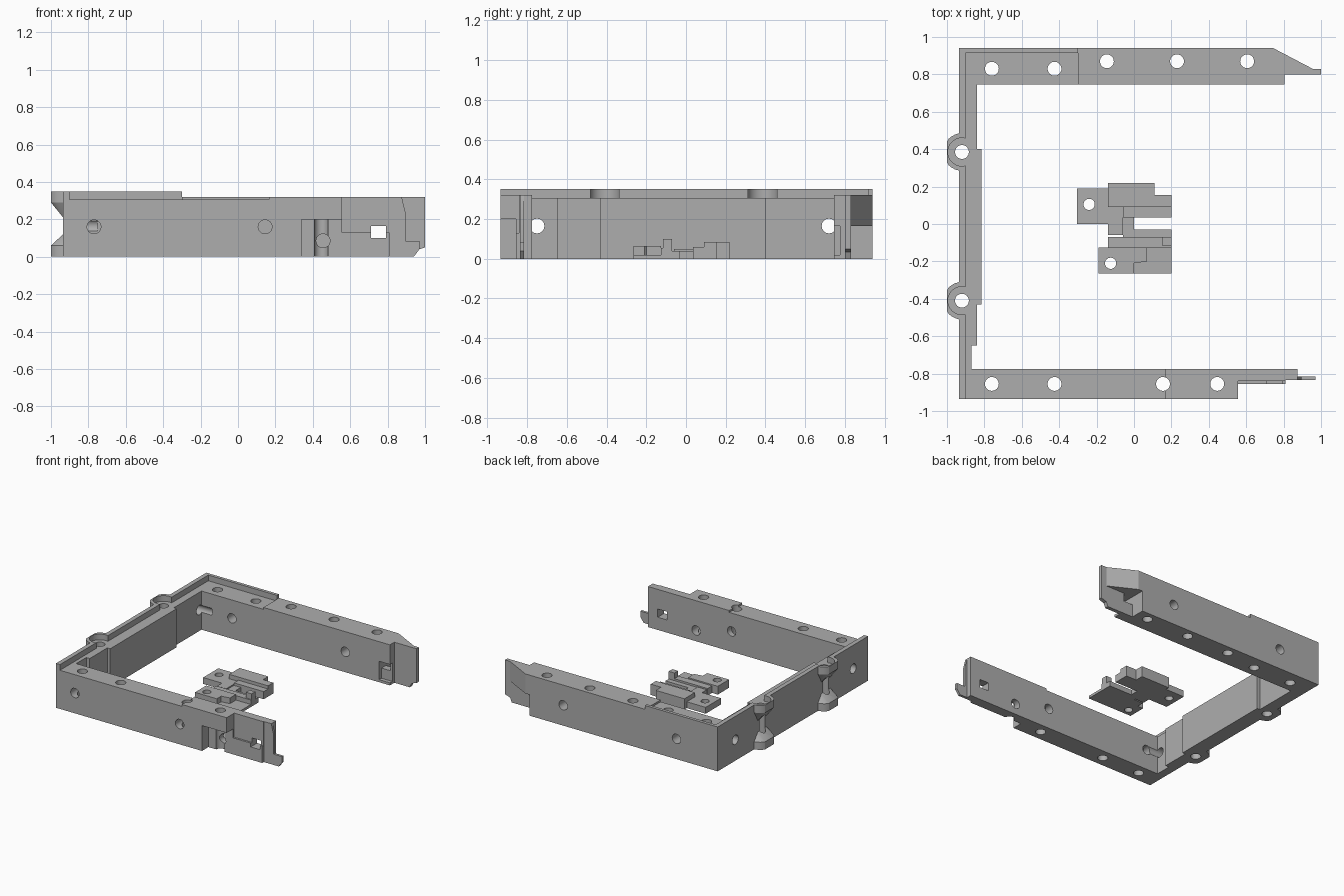
import bpy, bmesh, math
from mathutils import Vector, Matrix

if "Cube" in bpy.data.objects:
    bpy.data.objects.remove(bpy.data.objects["Cube"])

grey = bpy.data.materials.new("grey")
grey.diffuse_color = (0.42, 0.42, 0.42, 1)
grey.use_nodes = True
grey.node_tree.nodes["Principled BSDF"].inputs["Base Color"].default_value = grey.diffuse_color


def add(name, bm):
    bmesh.ops.recalc_face_normals(bm, faces=bm.faces)
    me = bpy.data.meshes.new(name)
    bm.to_mesh(me)
    bm.free()
    me.materials.append(grey)
    ob = bpy.data.objects.new(name, me)
    bpy.context.collection.objects.link(ob)
    return ob


def prism(name, pts, lo, hi, axis="z"):
    """Extrude a plan (xy) or elevation (xz) outline between lo and hi."""
    bm = bmesh.new()
    place = (lambda p, h: (p[0], p[1], h)) if axis == "z" else (lambda p, h: (p[0], h, p[1]))
    f = bm.faces.new([bm.verts.new(place(p, lo)) for p in pts])
    g = bmesh.ops.extrude_face_region(bm, geom=[f])["geom"]
    d = place((0, 0), hi - lo)
    bmesh.ops.translate(bm, vec=d, verts=[v for v in g if isinstance(v, bmesh.types.BMVert)])
    return add(name, bm)


def box(name, x0, x1, y0, y1, z0, z1):
    return prism(name, [(x0, y0), (x1, y0), (x1, y1), (x0, y1)], z0, z1)


def rod(center, axis, length, r=0.037):
    bm = bmesh.new()
    rot = Vector((0, 0, 1)).rotation_difference(Vector(axis)).to_matrix().to_4x4()
    bmesh.ops.create_cone(bm, cap_ends=True, segments=32, radius1=r, radius2=r, depth=length,
                          matrix=Matrix.Translation(center) @ rot)
    return add("cutter", bm)


def cut(ob, *cutters):
    """Subtract each cutter, then remove it."""
    for c in cutters:
        m = ob.modifiers.new("cut", "BOOLEAN")
        m.operation, m.solver, m.object = "DIFFERENCE", "EXACT", c
        dg = bpy.context.evaluated_depsgraph_get()
        me = bpy.data.meshes.new_from_object(ob.evaluated_get(dg))
        ob.modifiers.clear()
        ob.data = me
        bpy.data.objects.remove(c)


def cbox(*b):
    return box("cutter", *b)


def vhole(x, y, r=0.037, z=0.2, h=1):
    return rod((x, y, z), (0, 0, 1), h, r)


def yhole(x, y, z):
    return rod((x, y, z), (0, 1, 0), 0.6)


def xhole(y):
    return rod((-0.95, y, 0.165), (1, 0, 0), 0.4)


# Front rail with stepped latch end and hooked tab
front = prism("front_rail", [(-.935, 0), (.94, 0), (.97, .04), (.97, .085), (.895, .085), (.895, .24),
                             (.875, .32), (.165, .32), (.165, .305), (-.935, .305)], -.935, -.775, "y")
cut(front, cbox(.555, 1.1, -1, -.855, -.1, .5), cbox(.34, .6, -1, -.855, -.1, .2),
    cbox(.555, 1.1, -1, -.84, .13, .5), cbox(.81, 1.1, -1, -.835, -.1, .5),
    cbox(.875, 1.1, -.815, -.7, -.1, .5), cbox(.71, .79, -1, -.7, .10, .165))
cut(front, *[vhole(x, -.855) for x in (-.76, -.425, .155, .445)])
cut(front, *[yhole(x, -.855, z) for x, z in ((-.77, .16), (.145, .16), (.455, .085))], xhole(-.75))

# Back rail with chamfered nose and thin end plate
back = prism("back_rail", [(-.935, .745), (.805, .745), (.805, .8), (1, .8), (1, .83), (.955, .83),
                           (.745, .94), (-.935, .94)], 0, .32)
cut(back, cbox(-1, -.3, .7, 1, .305, .5), cbox(.71, 1.1, .83, 1, -.1, .165),
    cbox(.71, .85, .7, .775, .02, .165), cbox(.71, .79, .7, 1, .10, .165),
    prism("cutter", [(.94, -.1), (.94, 0), (.955, .035), (1.0, .05), (1.1, .05), (1.1, -.1)], .7, 1, "y"))
cut(back, *[vhole(x, y) for x, y in ((-.76, .83), (-.425, .83), (-.145, .87), (.23, .87), (.605, .87))])
cut(back, *[yhole(x, .85, .16) for x in (-.575, .415)], xhole(.72))

# Left wall, thickened in the middle
wall = prism("left_wall", [(-.935, -.775), (-.87, -.775), (-.87, -.65), (-.84, -.65), (-.84, -.43),
                           (-.815, -.43), (-.815, .4), (-.84, .4), (-.84, .745), (-.935, .745)], 0, .305)
# Raised lip around the outer corner
lip = prism("raised_lip", [(-.935, -.935), (-.9, -.935), (-.9, .915), (-.3, .915), (-.3, .94),
                           (-.935, .94)], .305, .35)
cut(wall, xhole(-.75), xhole(.72))

# Tapered screw bosses on the outside of the wall
BOSS_X = -.92
parts = [front, back, wall, lip]
for cy in (-.41, .385):
    cut(wall, vhole(BOSS_X, cy))
    cut(lip, vhole(BOSS_X, cy, .075))
    for name, levels in (("upper_boss", ((.35, 1), (.29, 1), (.21, 0))),
                         ("lower_boss", ((0, 1), (.06, 1), (.12, 0)))):
        bm = bmesh.new()
        for z, out in levels:
            for i in range(17):
                a = math.radians(90 + i * 180 / 16)
                x = min(-.935, max(-1, BOSS_X + .1 * math.cos(a)))
                y = .1 * math.sin(a) * (1 if out else .55)
                bm.verts.new((x if out else -.935, cy + y, z))
        hull = bmesh.ops.convex_hull(bm, input=bm.verts)
        junk = {v for v in hull["geom_interior"] + hull["geom_unused"] if isinstance(v, bmesh.types.BMVert)}
        bmesh.ops.delete(bm, geom=list(junk), context="VERTS")
        bmesh.ops.dissolve_limit(bm, angle_limit=.01, verts=bm.verts, edges=bm.edges)
        boss = add(name, bm)
        cut(boss, vhole(BOSS_X, cy))
        if name == "upper_boss":
            cut(boss, vhole(BOSS_X, cy, .075, .405, .2))
        parts.append(boss)

# Loose latch piece in the middle: two screw flaps, stepped blocks and an open slot
rear_flap = box("latch_rear_flap", -.305, -.14, 0, .19, 0, .05)
cut(rear_flap, vhole(-.24, .105, .03))
front_flap = prism("latch_front_flap", [(-.19, -.265), (0, -.265), (0, -.21), (.07, -.2), (.07, -.125),
                                        (-.19, -.125)], 0, .065)
cut(front_flap, vhole(-.125, -.21, .03))
parts += [rear_flap, front_flap,
          box("latch_rear_block", -.14, .11, .09, .22, 0, .085),
          box("latch_side_block", .11, .2, .09, .155, 0, .085),
          box("latch_step", -.06, .2, .035, .09, 0, .06),
          box("latch_web", -.14, -.06, -.06, .09, 0, .05),
          box("latch_slot_end", -.06, 0, -.03, .035, 0, .04),
          box("latch_bar", -.06, .2, -.07, -.03, 0, .04),
          box("latch_slider", -.14, .2, -.125, -.07, 0, .055),
          prism("latch_thin_plate", [(0, -.265), (.2, -.265), (.2, -.125), (.07, -.125), (.07, -.2),
                                     (0, -.21)], 0, .02),
          box("latch_tab", .15, .2, -.115, -.07, .05, .1)]

# Smooth hole walls, sharp edges kept
bpy.ops.object.select_all(action="DESELECT")
for ob in parts:
    ob.select_set(True)
bpy.context.view_layer.objects.active = parts[0]
bpy.ops.object.shade_smooth_by_angle(angle=math.radians(25))
